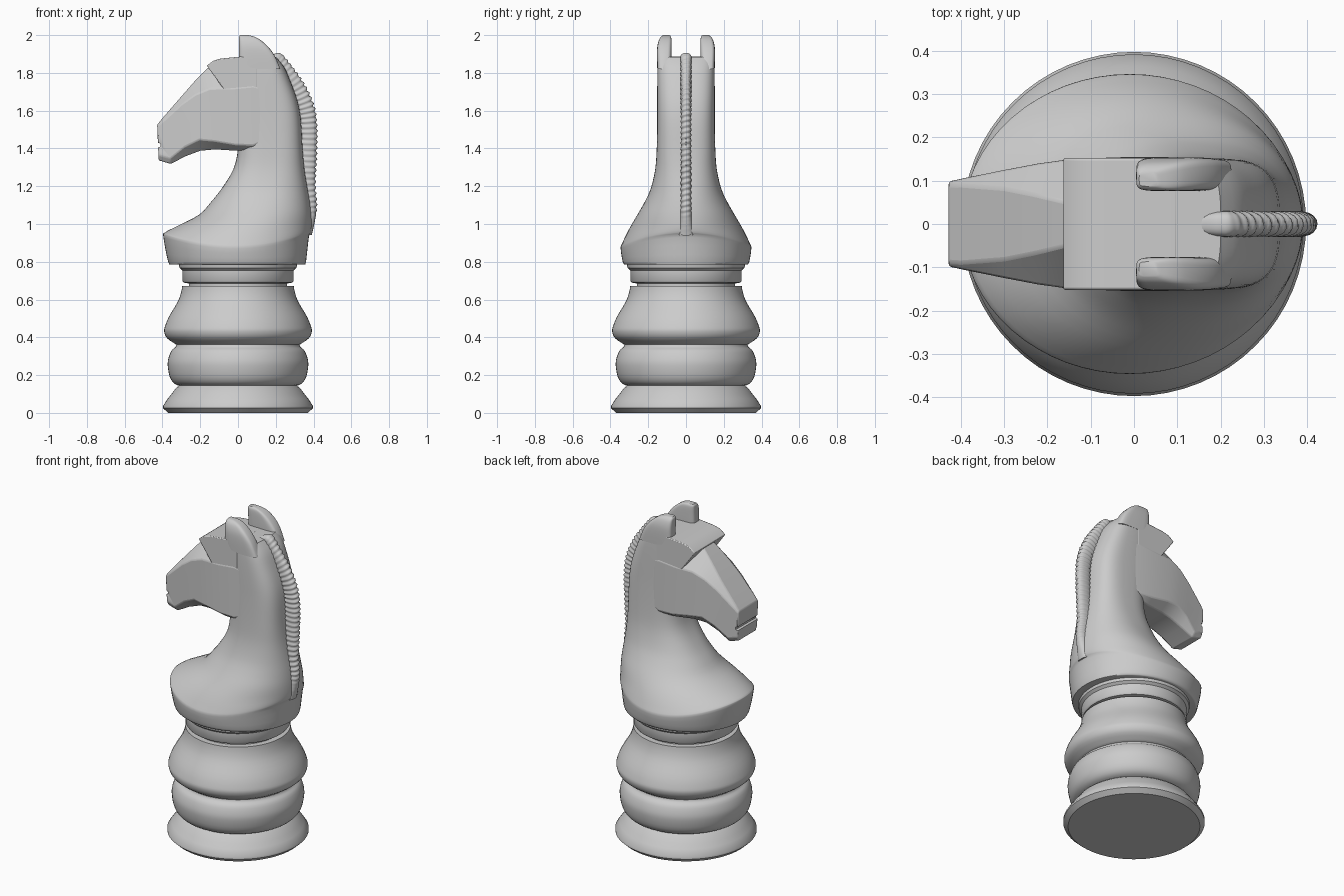
import bpy, bmesh, math
from mathutils import Vector

cube = bpy.data.objects.get("Cube")
if cube:
    bpy.data.objects.remove(cube, do_unlink=True)

grey = bpy.data.materials.new("plain_grey")
grey.use_nodes = True
grey.diffuse_color = (0.6, 0.6, 0.6, 1)
grey.node_tree.nodes["Principled BSDF"].inputs["Base Color"].default_value = (0.6, 0.6, 0.6, 1)


def loft(name, rings, angle=35, bevel=0.0):
    """Skin a list of equal-length rings and cap both ends."""
    bm = bmesh.new()
    loops = [[bm.verts.new(p) for p in ring] for ring in rings]
    for low, high in zip(loops, loops[1:]):
        for i in range(len(low)):
            j = (i + 1) % len(low)
            bm.faces.new((low[i], low[j], high[j], high[i]))
    bm.faces.new(loops[0])
    bm.faces.new(loops[-1])
    bmesh.ops.recalc_face_normals(bm, faces=bm.faces)
    mesh = bpy.data.meshes.new(name)
    bm.to_mesh(mesh)
    bm.free()
    mesh.materials.append(grey)
    obj = bpy.data.objects.new(name, mesh)
    bpy.context.collection.objects.link(obj)
    if bevel:
        mod = obj.modifiers.new("soft_edges", "BEVEL")
        mod.width, mod.segments, mod.limit_method = bevel, 2, "ANGLE"
        mod.angle_limit = math.radians(25)
    bpy.ops.object.select_all(action="DESELECT")
    obj.select_set(True)
    bpy.context.view_layer.objects.active = obj
    bpy.ops.object.shade_smooth_by_angle(angle=math.radians(angle))
    return obj


def smooth(keys, steps):
    """Catmull-Rom interpolation of tuples."""
    out = []
    for k in range(len(keys) - 1):
        quad = [keys[max(0, k - 1)], keys[k], keys[k + 1], keys[min(len(keys) - 1, k + 2)]]
        for s in range(steps):
            t = s / steps
            out.append(tuple(
                0.5 * (2 * b + (c - a) * t + (2 * a - 5 * b + 4 * c - d) * t * t
                       + (3 * b - a - 3 * c + d) * t ** 3)
                for a, b, c, d in zip(*quad)))
    out.append(tuple(keys[-1]))
    return out


def superellipse(n, count):
    for i in range(count):
        a = 2 * math.pi * i / count
        c, s = math.cos(a), math.sin(a)
        yield (math.copysign(abs(c) ** (2 / n), c), math.copysign(abs(s) ** (2 / n), s))


def level(z, x0, x1, half, n=2, lift=0, y=0, count=64):
    """Horizontal ring; lift raises its front and back ends."""
    return [Vector(((x0 + x1) / 2 + u * (x1 - x0) / 2, y + v * half, z + lift * u * u))
            for u, v in superellipse(n, count)]


def turned(name, profile, steps=1):
    loft(name, [level(z, -r, r, r) for r, z in smooth(profile, steps)])


# Turned base
turned("foot", [(.37, 0), (.397, .025), (.397, .037), (.372, .075), (.352, .1), (.33, .13), (.31, .146)])
turned("lower_ring", [(.3, .14), (.337, .155), (.361, .19), (.372, .25), (.368, .29),
                      (.352, .33), (.33, .35), (.325, .37)], 3)
turned("upper_body", [(.325, .36), (.375, .395), (.391, .43), (.386, .46), (.365, .51),
                      (.32, .587), (.302, .635), (.295, .672)], 3)
turned("collar", [(.26, .66), (.26, .685), (.288, .69), (.295, .7), (.295, .755), (.31, .768), (.315, .8)])

# Bust flaring into the neck: height, back and front extents, half width, squareness, lift
bust = [(.785, -.355, .35, .325, 2, 0), (.80, -.37, .36, .335, 2, 0),
        (.87, -.395, .375, .346, 2, .06), (.90, -.387, .385, .337, 2, .055),
        (.97, -.32, .39, .303, 2, .02), (1.05, -.205, .388, .257, 2.1, 0),
        (1.12, -.14, .38, .217, 2.2, 0), (1.19, -.085, .368, .186, 2.4, 0),
        (1.29, -.025, .352, .163, 2.7, 0), (1.4, 0, .342, .155, 3, 0),
        (1.55, 0, .333, .152, 3.2, 0), (1.65, 0, .315, .152, 3.2, 0),
        (1.75, 0, .28, .152, 3.2, 0), (1.83, 0, .245, .151, 3.2, 0), (1.885, 0, .2, .148, 3.4, 0)]
loft("bust_and_neck", [level(*k) for k in smooth(bust, 3)], 40)


def head_ring(xt, zt, xb, zb, w, top, cut, cheek, low):
    """Eight-sided section with a chamfered nose bridge and a tucked jaw."""
    half = [(top, 0), (w, cut), (w, cheek), (low, 1)]
    pts = half + [(-y, t) for y, t in reversed(half)]
    return [Vector((xt + (xb - xt) * t, y, zt + (zb - zt) * t)) for y, t in pts]


# Head from muzzle to cheek
head = loft("head", [head_ring(*s) for s in (
    (-.428, 1.525, -.42, 1.337, .098, .088, .06, .85, .085),
    (-.4, 1.56, -.355, 1.318, .105, .09, .07, .88, .085),
    (-.3, 1.675, -.28, 1.358, .125, .082, .13, .84, .08),
    (-.23, 1.755, -.2, 1.388, .139, .068, .19, .84, .08),
    (-.155, 1.83, -.12, 1.395, .15, .05, .26, .9, .09),
    (-.04, 1.84, -.01, 1.388, .154, .06, .27, .93, .11),
    (.08, 1.84, .08, 1.395, .154, .06, .25, .95, .13),
    (.17, 1.8, .17, 1.435, .146, .06, .25, .95, .13))], 25, .006)

# Mouth slot
cutter = loft("mouth_cutter", [[Vector((x, y, z)) for x, z in
              ((-.45, 1.44), (-.41, 1.425), (-.41, 1.41), (-.45, 1.395))] for y in (-.2, .2)])
cutter.hide_render = True
cutter.hide_viewport = True
slot = head.modifiers.new("mouth_slot", "BOOLEAN")
slot.operation, slot.object = "DIFFERENCE", cutter

# Brow block overhanging the nose
brow = ((-.165, 1.838), (-.13, 1.865), (-.09, 1.876), (.01, 1.886), (.1, 1.886), (.1, 1.6), (-.01, 1.6), (-.066, 1.7))
loft("brow", [[Vector((x, y, z)) for x, z in brow] for y in (-.152, .152)], 25, .005)

# Ears: height, front, back, inner and outer edges
ear = [(1.82, .005, .225, .078, .152), (1.89, .005, .195, .076, .154), (1.94, .005, .158, .076, .152),
       (1.975, .005, .118, .077, .143), (1.992, .006, .085, .08, .132), (2.0, .012, .055, .087, .12)]
for side, label in ((1, "left"), (-1, "right")):
    loft(label + "_ear", [level(z, x0, x1, (yo - yi) / 2, 4.5, 0, side * (yi + yo) / 2, 32)
                          for z, x0, x1, yi, yo in smooth(ear, 3)], 40)

# Ribbed mane: outer path x, z, half width, depth, rib strength
path = smooth([(.155, 1.885, .025, .04, 0), (.19, 1.9, .029, .05, 0), (.225, 1.903, .03, .06, 0),
               (.27, 1.86, .03, .08, .6), (.357, 1.74, .03, .1, 1), (.408, 1.62, .03, .1, 1),
               (.423, 1.5, .03, .1, 1), (.42, 1.35, .03, .1, 1), (.414, 1.21, .03, .1, 1),
               (.42, 1.1, .03, .1, .7), (.408, 1.02, .034, .1, 0), (.39, .94, .045, .08, 0)], 20)
rings, run = [], 0
for i, (x, z, wide, deep, rib) in enumerate(path):
    a, b = path[max(0, i - 1)], path[min(len(path) - 1, i + 1)]
    along = Vector((b[0] - a[0], 0, b[1] - a[1]))
    run += along.length / 2
    along.normalize()
    out = Vector((-along.z, 0, along.x))
    ring = []
    for u, v in superellipse(2.4, 20):
        wave = 0.005 * rib * (math.sin(run / .03 * 2 * math.pi + 1.5 * v) - 1)
        ring.append(Vector((x, 0, z)) + out * (deep / 2 * (u - 1) + wave * u)
                    + Vector((0, v * (wide + wave * .6), 0)))
    rings.append(ring)
loft("mane", rings, 60)
